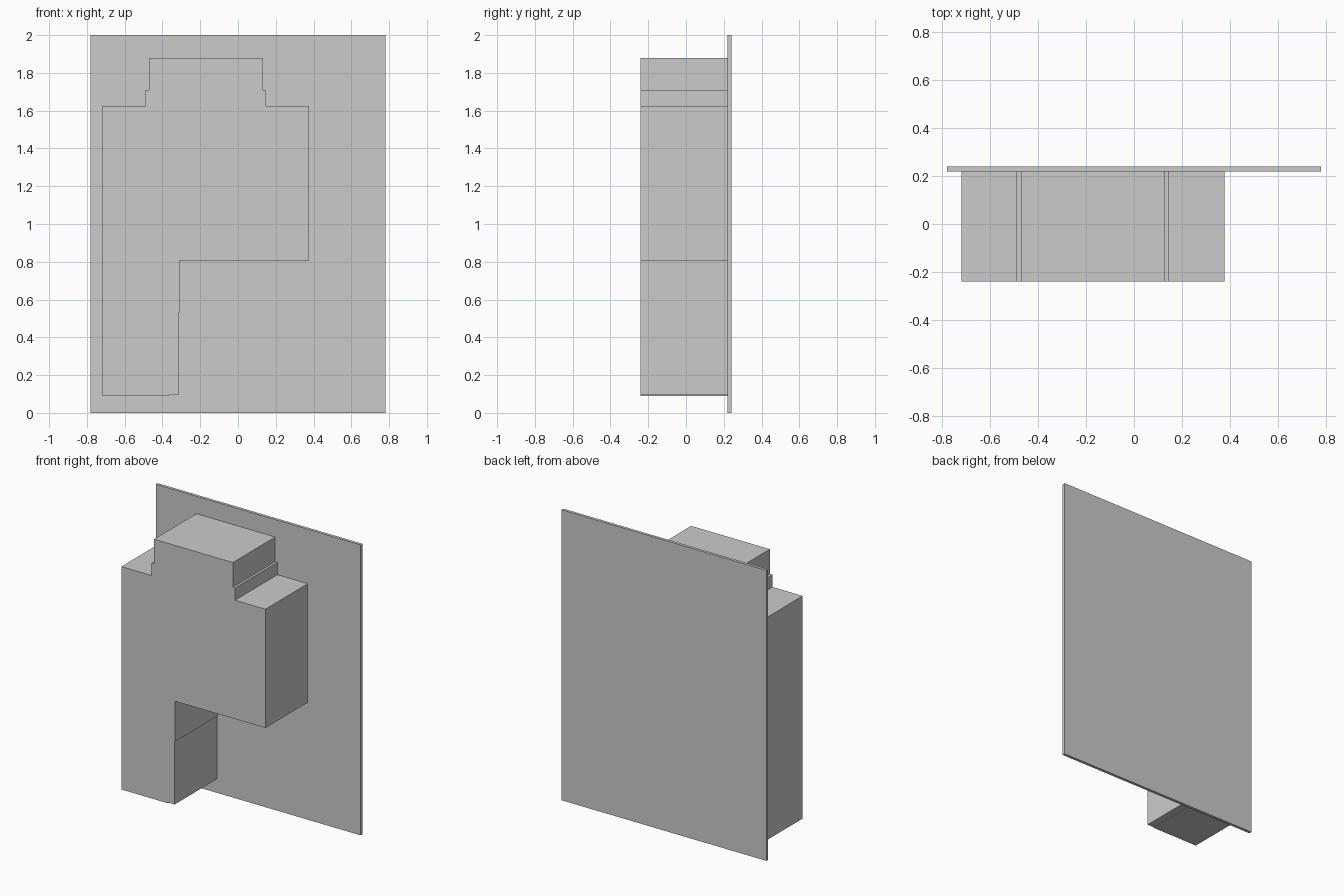
import bpy, bmesh

if "Cube" in bpy.data.objects:
    bpy.data.objects.remove(bpy.data.objects["Cube"])


def extrude_profile(name, points, y_front, y_back):
    """Solid made from an (x, z) outline swept along y."""
    bm = bmesh.new()
    face = bm.faces.new([bm.verts.new((x, y_front, z)) for x, z in points])
    swept = bmesh.ops.extrude_face_region(bm, geom=[face], use_keep_orig=True)
    verts = [g for g in swept["geom"] if isinstance(g, bmesh.types.BMVert)]
    bmesh.ops.translate(bm, verts=verts, vec=(0, y_back - y_front, 0))
    bmesh.ops.recalc_face_normals(bm, faces=bm.faces)
    mesh = bpy.data.meshes.new(name)
    bm.to_mesh(mesh)
    bm.free()
    obj = bpy.data.objects.new(name, mesh)
    bpy.context.collection.objects.link(obj)
    return obj


# Thin upright panel at the back
extrude_profile("back_panel", [(-0.78, 0), (0.78, 0), (0.78, 2), (-0.78, 2)], 0.22, 0.24)

# Stepped block on the front: leg, wide body, narrow neck and cap
outline = [
    (-0.718, 0.09), (-0.365, 0.09), (-0.365, 0.095), (-0.315, 0.095),
    (-0.315, 0.53), (-0.31, 0.53), (-0.31, 0.807),
    (0.377, 0.807), (0.377, 1.625),
    (0.146, 1.625), (0.146, 1.71), (0.129, 1.71), (0.129, 1.88),
    (-0.471, 1.88), (-0.471, 1.71), (-0.491, 1.71), (-0.491, 1.625),
    (-0.72, 1.625), (-0.72, 0.66), (-0.718, 0.66),
]
extrude_profile("stepped_block", outline, -0.24, 0.22)
